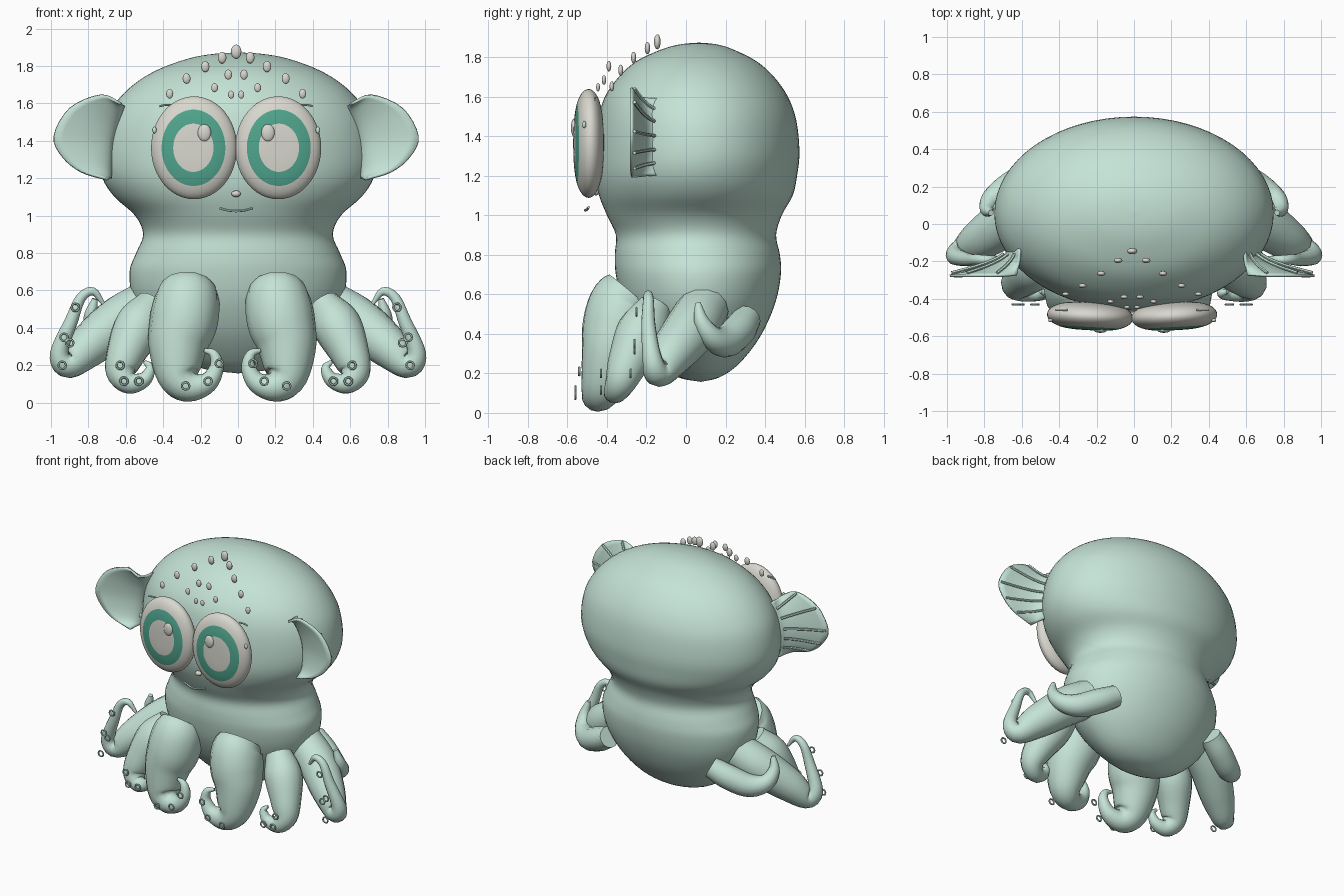
import bpy, bmesh, math
from mathutils import Vector, Matrix

cube = bpy.data.objects.get("Cube")
if cube:
    bpy.data.objects.remove(cube)

MID = -0.01  # the face is mirrored about this x


def material(name, rgb):
    m = bpy.data.materials.new(name)
    m.use_nodes = True
    m.diffuse_color = (*rgb, 1)
    m.node_tree.nodes["Principled BSDF"].inputs["Base Color"].default_value = (*rgb, 1)
    return m


SKIN = material("pale sea green", (0.555, 0.765, 0.675))
PEARL = material("warm pearl grey", (0.69, 0.685, 0.625))
IRIS = material("teal green", (0.08, 0.38, 0.27))


def finish(name, bm, *mats, angle=50):
    bmesh.ops.recalc_face_normals(bm, faces=bm.faces)
    mesh = bpy.data.meshes.new(name)
    bm.to_mesh(mesh)
    bm.free()
    for m in mats:
        mesh.materials.append(m)
    ob = bpy.data.objects.new(name, mesh)
    bpy.context.collection.objects.link(ob)
    bpy.ops.object.select_all(action='DESELECT')
    bpy.context.view_layer.objects.active = ob
    ob.select_set(True)
    bpy.ops.object.shade_smooth_by_angle(angle=math.radians(angle))
    return ob


def spline(points, steps):
    """Smooth curve through points of any dimension."""
    p = [Vector(q) for q in points]
    p = [p[0] * 2 - p[1]] + p + [p[-1] * 2 - p[-2]]
    out = []
    for a, b, c, d in zip(p, p[1:], p[2:], p[3:]):
        for k in range(steps):
            t = k / steps
            out.append(0.5 * (2 * b + (c - a) * t + (2 * a - 5 * b + 4 * c - d) * t * t
                              + (3 * b - a - 3 * c + d) * t ** 3))
    return out + [p[-2]]


def loft(rows, closed=True, caps=True):
    bm = bmesh.new()
    grid = [[bm.verts.new(co) for co in row] for row in rows]
    n = len(rows[0])
    for r, s in zip(grid, grid[1:]):
        for i in range(n if closed else n - 1):
            j = (i + 1) % n
            bm.faces.new((r[i], r[j], s[j], s[i]))
    if closed and caps:
        bm.faces.new(grid[0])
        bm.faces.new(grid[-1])
    return bm


def tube(name, points, mat, sides=14, steps=5):
    """Tapered tube through (x, y, z, radius) points."""
    pts = spline(points, steps)
    co = [q.to_3d() for q in pts]
    rows, normal, old = [], None, None
    for i, c in enumerate(co):
        tan = (co[min(i + 1, len(co) - 1)] - co[max(i - 1, 0)]).normalized()
        if normal is None:
            normal = tan.orthogonal().normalized()
        else:
            normal = old.rotation_difference(tan) @ normal
        old, side = tan, tan.cross(normal)
        r = max(pts[i][3], 0.003)
        rows.append([c + r * (normal * math.cos(a) + side * math.sin(a))
                     for a in (math.tau * k / sides for k in range(sides))])
    return finish(name, loft(rows), mat)


def ball(name, centre, radii, mat, u=16, v=10):
    bm = bmesh.new()
    bmesh.ops.create_uvsphere(bm, u_segments=u, v_segments=v, radius=1,
                              matrix=Matrix.Translation(centre) @ Matrix.Diagonal((*radii, 1)))
    return finish(name, bm, mat)


# Head and body in one skin: (height, half width, front y, back y)
profile = [(0.157, 0, 0.075, 0.075), (0.18, 0.18, -0.04, 0.17), (0.25, 0.33, -0.13, 0.27),
           (0.385, 0.47, -0.24, 0.375), (0.55, 0.56, -0.32, 0.45), (0.7, 0.58, -0.355, 0.48),
           (0.8, 0.545, -0.36, 0.475), (0.9, 0.507, -0.355, 0.456), (1.0, 0.55, -0.4, 0.485),
           (1.1, 0.66, -0.44, 0.54), (1.2, 0.725, -0.46, 0.562), (1.32, 0.747, -0.46, 0.574),
           (1.48, 0.722, -0.445, 0.558), (1.6, 0.657, -0.41, 0.515), (1.7, 0.56, -0.34, 0.445),
           (1.78, 0.43, -0.25, 0.355), (1.84, 0.265, -0.12, 0.235), (1.865, 0.13, -0.025, 0.15),
           (1.873, 0, 0.065, 0.065)]
rings = []
for z, w, f, b in spline(profile, 4):
    w = max(w, 0.002)
    rings.append([(w * math.cos(a), (f + b) / 2 + max((b - f) / 2, 0.002) * math.sin(a), z)
                  for a in (math.tau * k / 64 for k in range(64))])
finish("head_and_body", loft(rings), SKIN)

# Ear outline: outer rim and inner edge, top to bottom
rim = spline([(0.62, 1.6), (0.725, 1.645), (0.89, 1.575), (0.975, 1.425),
              (0.93, 1.315), (0.83, 1.235), (0.69, 1.195)], 4)
root = spline([(0.6, 1.59), (0.655, 1.4), (0.67, 1.2)], 12)


def ear_point(k, t, side, back=0.0):
    x, z = root[k].lerp(rim[k], t)
    return Vector((MID + side * x, -0.13 - 0.147 * t ** 0.38 + back, z))


# Tentacles: (distance from middle, y, z, radius)
tentacles = {
    "front_tentacle": [(0.24, -0.275, 0.605, 0.15), (0.243, -0.32, 0.545, 0.175), (0.262, -0.345, 0.43, 0.182),
                       (0.292, -0.375, 0.3, 0.158), (0.285, -0.42, 0.14, 0.115), (0.22, -0.45, 0.085, 0.08),
                       (0.13, -0.46, 0.11, 0.055), (0.085, -0.46, 0.19, 0.038), (0.1, -0.46, 0.26, 0.025),
                       (0.15, -0.45, 0.28, 0.01)],
    "middle_tentacle": [(0.45, -0.16, 0.53, 0.09), (0.53, -0.22, 0.41, 0.13), (0.6, -0.29, 0.26, 0.105),
                        (0.625, -0.33, 0.16, 0.08), (0.575, -0.36, 0.105, 0.058), (0.5, -0.37, 0.125, 0.04),
                        (0.47, -0.37, 0.185, 0.025), (0.5, -0.36, 0.22, 0.01)],
    "side_tentacle": [(0.48, 0.09, 0.53, 0.13), (0.64, 0.03, 0.43, 0.135), (0.8, -0.07, 0.3, 0.115),
                      (0.91, -0.14, 0.205, 0.075), (0.955, -0.17, 0.27, 0.05), (0.89, -0.19, 0.44, 0.036),
                      (0.84, -0.19, 0.56, 0.028), (0.775, -0.19, 0.595, 0.022), (0.72, -0.18, 0.53, 0.01)],
    "back_tentacle": [(0.42, 0.305, 0.475, 0.075), (0.53, 0.265, 0.415, 0.085), (0.66, 0.2, 0.36, 0.08),
                      (0.755, 0.135, 0.38, 0.06), (0.785, 0.08, 0.46, 0.04), (0.765, 0.06, 0.555, 0.015)],
}
shift = {"front_tentacle": -0.03}

# Sucker rings: (distance from middle, y, z)
suckers = [(0.93, -0.28, 0.2), (0.89, -0.26, 0.32), (0.92, -0.26, 0.35), (0.86, -0.25, 0.51),
           (0.62, -0.43, 0.2), (0.6, -0.43, 0.115), (0.52, -0.43, 0.115),
           (0.27, -0.56, 0.09), (0.15, -0.56, 0.115), (0.09, -0.54, 0.21)]

# Head spots: (distance from middle, y, z, radius)
spots = [(0, -0.145, 1.877, 0.028), (0.075, -0.195, 1.845, 0.023), (0.165, -0.265, 1.797, 0.022),
         (0.265, -0.33, 1.733, 0.021), (0.355, -0.375, 1.652, 0.019), (0.042, -0.39, 1.754, 0.02),
         (0.115, -0.415, 1.684, 0.018), (0.027, -0.445, 1.647, 0.016)]

for side, label in ((1, "left"), (-1, "right")):
    # Flat-fronted eye with a coloured iris band around the front pole
    bm = bmesh.new()
    bmesh.ops.create_uvsphere(bm, u_segments=48, v_segments=45, radius=1)
    for f in bm.faces:
        polar = math.degrees(f.calc_center_median().normalized().angle(Vector((0, 0, 1))))
        f.material_index = 1 if 28 < polar < 48 else 0
    for v in bm.verts:
        r = min(v.co.xy.length, 1)
        v.co.z = math.copysign((1 - r ** 3) ** 0.5, v.co.z)
    bm.transform(Matrix.Translation((MID + side * 0.225, -0.493, 1.363))
                 @ Matrix.Rotation(side * math.radians(3), 4, 'Z')
                 @ Matrix.Diagonal((0.23, 0.075, 0.275, 1)) @ Matrix.Rotation(math.pi / 2, 4, 'X'))
    finish(label + "_eye", bm, PEARL, IRIS)
    ball(label + "_eye_glint", (MID + side * 0.17, -0.567, 1.443), (0.036, 0.015, 0.046), PEARL)
    ball(label + "_eye_corner", (MID + side * 0.437, -0.515, 1.458), (0.012, 0.01, 0.018), SKIN)
    tube(label + "_brow", [(MID + side * x, -0.46, z, 0.006)
                           for x, z in ((0.345, 1.592), (0.38, 1.592), (0.41, 1.585))], SKIN, 6)

    # Cupped ear with ribs fanned over its back
    rows = [[ear_point(k, (t / 10) ** 1.5, side) for t in range(11)] for k in range(len(rim))]
    ear = finish(label + "_ear", loft(rows, closed=False), SKIN)
    solid = ear.modifiers.new("thickness", 'SOLIDIFY')
    solid.thickness = 0.014
    solid.offset = 0
    for n, k in enumerate((4, 8, 12, 16, 20)):
        tube(f"{label}_ear_rib_{n + 1}", [(*ear_point(k, t, side, 0.014 + 0.02 * (1 - t)), 0.009)
                                          for t in (0.1, 0.25, 0.55, 0.97)], SKIN, 6, 3)

    for name, path in tentacles.items():
        tube(f"{label}_{name}", [(shift.get(name, 0) + side * x, y, z, r) for x, y, z, r in path], SKIN)

    for n, (x, y, z) in enumerate(suckers):
        rows = []
        for a in (math.tau * k / 14 for k in range(15)):
            rows.append([(MID + side * x + (0.02 + 0.006 * math.cos(b)) * math.cos(a),
                          y + 0.006 * math.sin(b),
                          z + (0.02 + 0.006 * math.cos(b)) * math.sin(a))
                         for b in (math.tau * k / 6 for k in range(6))])
        finish(f"{label}_sucker_{n + 1}", loft(rows, caps=False), SKIN)

    for n, (x, y, z, r) in enumerate(spots):
        if x or side > 0:
            ball(f"{label}_head_spot_{n + 1}", (MID + side * x, y, z), (r, r * 0.6, r * 1.35), PEARL)

# Nose and mouth
ball("nose", (MID, -0.455, 1.117), (0.025, 0.018, 0.017), PEARL)
tube("mouth", [(MID + x, -0.51 + abs(x) * 0.2, 1.025 + x * x * 2, 0.007)
               for x in (-0.088, -0.045, 0, 0.045, 0.088)], SKIN, 6)
